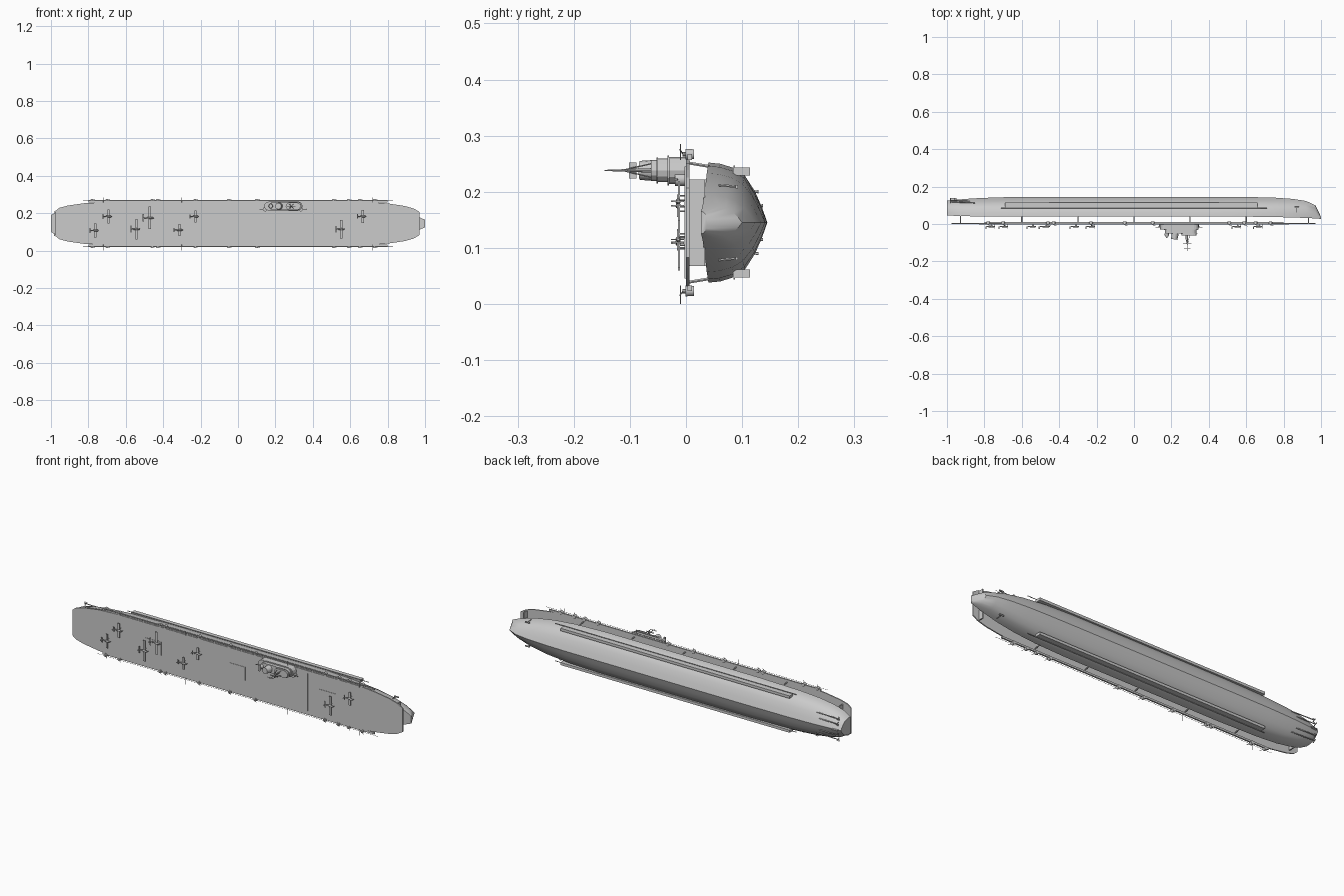
import bpy, bmesh, math
from mathutils import Vector

if "Cube" in bpy.data.objects:
    bpy.data.objects.remove(bpy.data.objects["Cube"])

C = 0.145  # centreline height (ship lies on its side, deck toward -y)


def make(name, verts, faces, smooth=None):
    me = bpy.data.meshes.new(name)
    me.from_pydata(verts, [], faces)
    bm = bmesh.new()
    bm.from_mesh(me)
    bmesh.ops.recalc_face_normals(bm, faces=bm.faces)
    bm.to_mesh(me)
    bm.free()
    ob = bpy.data.objects.new(name, me)
    bpy.context.collection.objects.link(ob)
    if smooth:
        bpy.ops.object.select_all(action='DESELECT')
        ob.select_set(True)
        bpy.context.view_layer.objects.active = ob
        bpy.ops.object.shade_smooth_by_angle(angle=math.radians(smooth))
    return ob


def loft(name, rings, smooth=None):
    n = len(rings[0])
    faces = [(i*n+j, i*n+(j+1) % n, (i+1)*n+(j+1) % n, (i+1)*n+j)
             for i in range(len(rings)-1) for j in range(n)]
    faces += [tuple(range(n)), tuple(range((len(rings)-1)*n, len(rings)*n))]
    return make(name, [p for r in rings for p in r], faces, smooth)


def prism(name, outline, y0, y1):
    return loft(name, [[(x, y, z) for x, z in outline] for y in (y0, y1)])


def box(name, x0, x1, y0, y1, z0, z1):
    return prism(name, [(x0, z0), (x1, z0), (x1, z1), (x0, z1)], y0, y1)


def rod(name, a, b, r0, r1=None, n=8):
    r1 = r0 if r1 is None else r1
    a, b = Vector(a), Vector(b)
    q = (b-a).to_track_quat('Z', 'Y')
    rings = [[p + q @ Vector((r*math.cos(2*math.pi*i/n), r*math.sin(2*math.pi*i/n), 0))
              for i in range(n)] for p, r in ((a, r0), (b, r1))]
    return loft(name, rings, 40)


# Hull: x, half width, top edge, keel
stations = [(-1, .045, .045, .125), (-.96, .068, .044, .129), (-.9, .083, .042, .134),
            (-.82, .094, .04, .139), (-.7, .102, .04, .143), (-.45, .107, .04, .145),
            (0, .107, .04, .145), (.45, .107, .04, .145), (.62, .101, .039, .144),
            (.75, .088, .037, .141), (.85, .07, .035, .134), (.92, .05, .032, .123),
            (.97, .033, .03, .1), (1, .02, .027, .038)]
half = [(1, 0), (.98, .2), (.91, .43), (.78, .62), (.52, .79), (.25, .91)]
rings = []
for x, w, yt, yk in stations:
    h = [(s*w, yt + t*(yk-yt)) for s, t in half]
    sec = h + [(0, yk)] + [(-z, y) for z, y in reversed(h)]
    rings.append([(x, y, C+z) for z, y in sec])
loft("hull", rings, 35)

# Flight deck
edge = [(-.975, .068), (-.955, .084), (-.91, .096), (-.82, .109), (-.7, .114), (.72, .114),
        (.81, .106), (.89, .094), (.94, .08), (.97, .062)]
prism("flight_deck", [(x, C+z) for x, z in edge] + [(x, C-z) for x, z in reversed(edge)], 0, .006)
box("bow_bulkhead", .93, .936, .004, .034, C-.077, C+.077)
box("stern_bulkhead", -.93, -.924, .004, .045, C-.077, C+.077)

# Lifts and deck cables
for x in (-.005, .53, -.5):
    box("deck_lift", x-.048, x+.048, -.002, .001, C-.035, C+.035)
for x in (.41, .8):
    box("deck_barrier", x-.002, x+.002, -.003, .001, C-.1, C+.1)

# Sides: catwalks, gun tubs, bilge fins, anchors, shafts
for s in (1, -1):
    box("catwalk", -.8, .8, .003, .011, C+s*.112, C+s*.122)
    rod("catwalk_rail", (-.83, -.002, C+s*.124), (.83, -.002, C+s*.124), .0009, n=4)
    box("bilge_fin", -.69, .66, .084, .114, C+s*.084, C+s*.098)
    rod("bilge_rail", (-.71, .086, C+s*.1), (.71, .086, C+s*.1), .0018, n=6)
    for x in (-.78, -.7, -.46, -.43, -.23, -.05, .1, .51, .59, .65, .73):
        rod("gun_tub", (x, .014, C+s*.122), (x, -.001, C+s*.122), .009, .01, 10)
        rod("gun_mount", (x, 0, C+s*.122), (x, -.006, C+s*.122), .004)
        rod("gun_barrel", (x, -.005, C+s*.122), (x+.016, -.011, C+s*.13), .0012, n=6)
    for x in (-.6, -.3, 0, .3, .6):
        rod("deck_support", (x, .006, C+s*.106), (x, .042, C+s*.1), .003, n=6)
    for x in (-.72, -.3, .3, .72):
        rod("side_aerial", (x, -.01, C+s*.112), (x, -.01, C+s*(.145 if s < 0 else .14)), .0009, n=5)
    rod("anchor_shank", (.87, .058, C+s*.067), (.87, .09, C+s*.064), .0025, n=6)
    box("anchor_arm", .857, .883, .088, .093, C+s*.061, C+s*.067)
    for z, y in ((.055, .118), (.03, .126)):
        rod("propeller_shaft", (-.85, y-.005, C+s*z), (-.985, y, C+s*z), .0025)
        for k in range(3):
            a = k*2*math.pi/3
            rod("propeller_blade", (-.98, y, C+s*z),
                (-.98, y+.011*math.cos(a), C+s*z+.011*math.sin(a)), .0015, .003, 5)
rod("rudder_post", (-.96, .11, C), (-.96, .139, C), .003)
box("rudder", -.985, -.95, .118, .138, C-.002, C+.002)


# Parked aircraft
def aircraft(x, z, span, length):
    h = length/2
    prof = [(-h, .001), (-.4*h, .003), (.3*h, .005), (.8*h, .0045), (h, .002)]
    loft("aircraft_body", [[(x+dx, -.014+r*math.cos(k*math.pi/4), z+r*math.sin(k*math.pi/4))
                            for k in range(8)] for dx, r in prof], 50)
    box("aircraft_wing", x+.05*h, x+.5*h, -.014, -.011, z-span/2, z+span/2)
    box("aircraft_tailplane", x-h, x-.75*h, -.016, -.014, z-span/6, z+span/6)
    box("aircraft_fin", x-h, x-.75*h, -.027, -.014, z-.001, z+.001)
    box("aircraft_propeller", x+h, x+h+.001, -.024, -.004, z-.001, z+.001)
    for s in (1, -1):
        rod("aircraft_wheel_leg", (x+.4*h, -.013, z+s*.01), (x+.4*h, 0, z+s*.01), .0015, n=6)


for x, z, span, length in ((-.77, .108, .075, .05), (-.7, .183, .075, .05), (-.55, .115, .11, .05),
                           (-.48, .175, .12, .06), (-.32, .11, .065, .05), (-.235, .183, .065, .05),
                           (.545, .115, .1, .05), (.66, .183, .07, .05)):
    aircraft(x, z, span, length)


# Island superstructure, rounded blocks stacked toward -y
def deckhouse(name, x0, x1, y0, y1, zc, r):
    arc = [(x1-r+r*math.sin(k*math.pi/6), zc+r*math.cos(k*math.pi/6)) for k in range(7)]
    arc += [(x0+r-r*math.sin(k*math.pi/6), zc-r*math.cos(k*math.pi/6)) for k in range(7)]
    return prism(name, arc, y0, y1)


I = .238
deckhouse("island_base", .14, .345, -.03, .006, I, .024)
deckhouse("island_middle", .165, .335, -.05, -.03, I, .021)
deckhouse("island_walkway", .16, .34, -.033, -.03, I, .027)
deckhouse("island_bridge", .255, .335, -.062, -.05, I, .019)
deckhouse("bridge_roof", .25, .34, -.053, -.05, I, .023)
rod("funnel", (.22, -.05, I), (.215, -.082, I), .019, .017, 16)
rod("gun_director", (.175, -.05, I), (.175, -.068, I), .012, .01, 10)
box("director_sight", .17, .18, -.074, -.066, I-.016, I+.016)
for x in (.145, .335):
    rod("island_turret", (x, 0, .222), (x, -.02, .222), .012, n=10)
    rod("turret_gun", (x, -.015, .222), (x+(.03 if x > .2 else -.03), -.018, .222), .002, n=6)
rod("mast", (.285, -.06, I), (.285, -.145, I), .004, .001)
for dx, dz in ((.012, .012), (-.012, .012), (.012, -.012), (-.012, -.012)):
    rod("mast_leg", (.285+dx, -.062, I+dz), (.285, -.115, I), .0013, .001, 5)
box("mast_yard", .263, .307, -.107, -.104, I-.002, I+.002)
box("mast_yard_top", .267, .303, -.134, -.131, I-.001, I+.001)
box("radar_panel", .282, .284, -.102, -.088, I-.014, I+.014)
